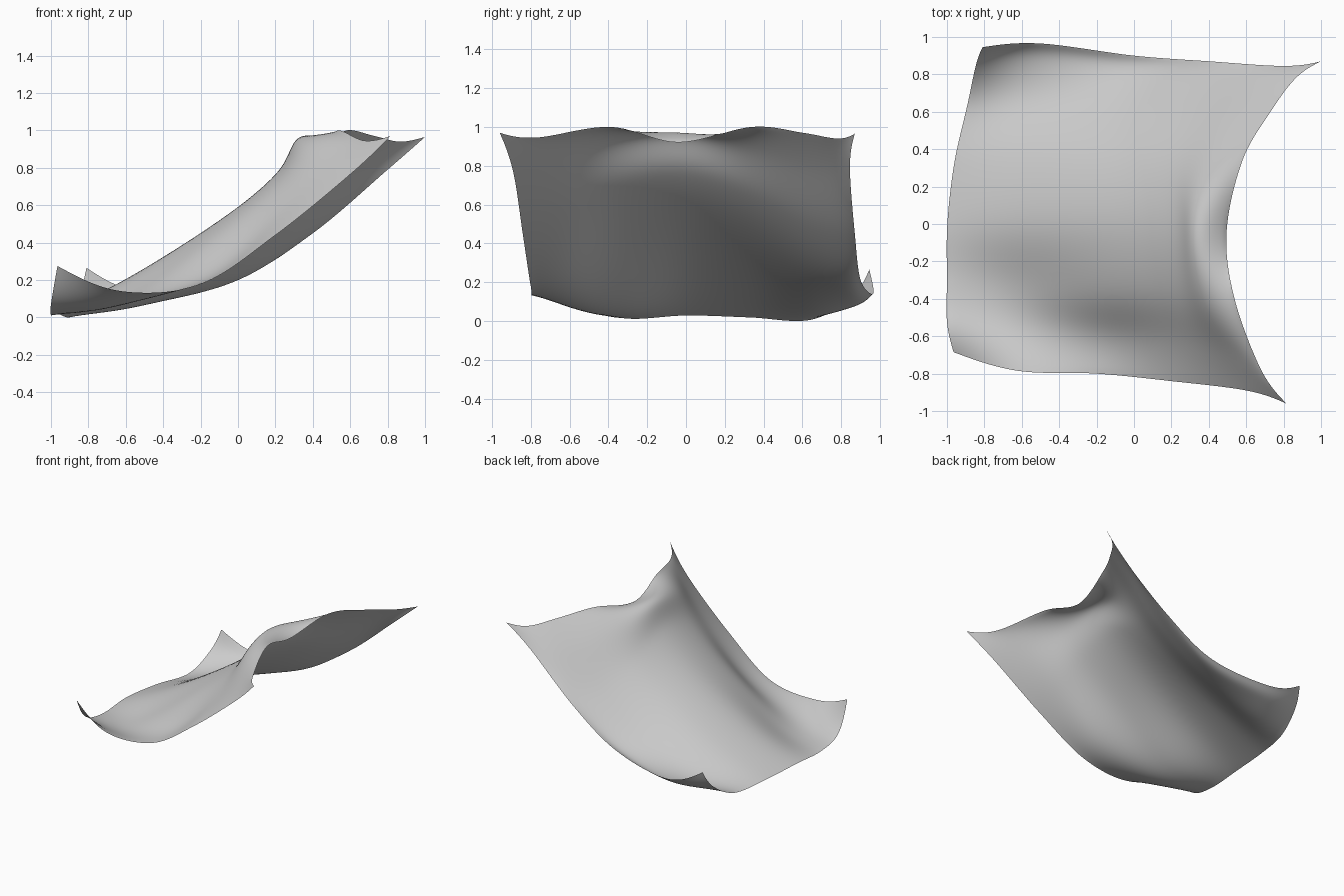
import bpy, bmesh
from mathutils import Vector

if "Cube" in bpy.data.objects:
    bpy.data.objects.remove(bpy.data.objects["Cube"])

# Rails running left to right, ordered from the front edge to the back edge
RAILS = [
    [(-.965, -.685, .275), (-.62, -.785, .14), (-.2, -.8, .178), (.2, -.84, .44), (.6, -.89, .765), (.815, -.96, .97)],
    [(-1, -.52, .07), (-.62, -.56, .065), (-.15, -.6, .235), (.22, -.63, .555), (.5, -.68, .83), (.675, -.77, .945)],
    [(-1, -.3, .012), (-.62, -.32, .095), (-.15, -.35, .41), (.2, -.36, .705), (.36, -.38, .925), (.535, -.39, 1.0)],
    [(-.998, 0, .028), (-.62, 0, .195), (-.08, 0, .535), (.21, -.02, .775), (.325, -.03, .965), (.495, -.04, .92)],
    [(-.96, .33, .018), (-.56, .36, .175), (-.1, .35, .435), (.2, .33, .665), (.39, .31, .89), (.58, .34, 1.0)],
    [(-.89, .64, .005), (-.53, .66, .065), (-.08, .65, .25), (.27, .62, .51), (.55, .6, .81), (.73, .6, .97)],
    [(-.845, .85, .12), (-.52, .87, .075), (-.04, .82, .185), (.35, .79, .45), (.69, .77, .795), (.865, .78, .94)],
    [(-.81, .945, .265), (-.5, .965, .14), (0, .9, .21), (.4, .87, .45), (.8, .845, .79), (1, .87, .965)],
]
N = 70


def spline(points, t):
    """Catmull-Rom point at t in 0..1, with curved ends."""
    p = [Vector(q) for q in points]
    p = [2.5 * p[0] - 2 * p[1] + .5 * p[2]] + p + [2.5 * p[-1] - 2 * p[-2] + .5 * p[-3]]
    s = t * (len(points) - 1)
    i = min(int(s), len(points) - 2)
    f = s - i
    a, b, c, d = p[i:i + 4]
    return .5 * (2 * b + (c - a) * f + (2 * a - 5 * b + 4 * c - d) * f * f
                 + (3 * b - a - 3 * c + d) * f ** 3)


# Draped sheet lofted through the rails
bm = bmesh.new()
grid = []
for i in range(N + 1):
    section = [spline(r, i / N) for r in RAILS]
    row = []
    for j in range(N + 1):
        co = spline(section, j / N)
        co.z = max(co.z, 0)
        row.append(bm.verts.new(co))
    grid.append(row)
for i in range(N):
    for j in range(N):
        f = bm.faces.new((grid[i][j], grid[i + 1][j], grid[i + 1][j + 1], grid[i][j + 1]))
        f.smooth = True

# Soften small ripples left by the loft, keeping the border in place
inner = [v for v in bm.verts if not v.is_boundary]
for _ in range(12):
    bmesh.ops.smooth_vert(bm, verts=inner, factor=.5, use_axis_x=True, use_axis_y=True, use_axis_z=True)

mesh = bpy.data.meshes.new("draped_sheet")
bm.to_mesh(mesh)
bm.free()
sheet = bpy.data.objects.new("draped_sheet", mesh)
bpy.context.collection.objects.link(sheet)
